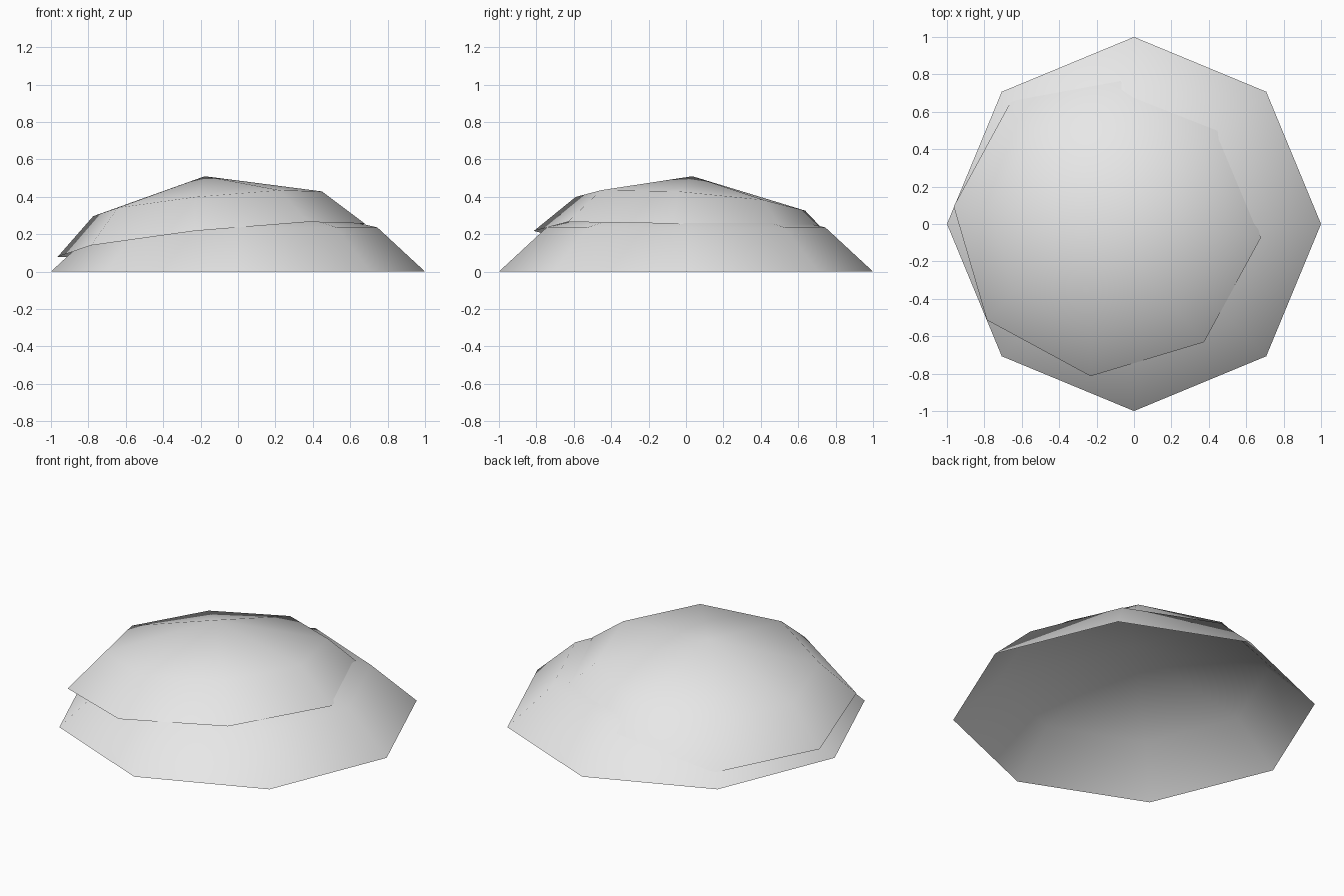
import bpy, bmesh, math
from mathutils import Matrix, Vector

cube = bpy.data.objects.get("Cube")
if cube:
    bpy.data.objects.remove(cube)

SIDES = 8
PROFILE = [(1.0, 0.0), (0.745, 0.236)]  # radius and height of each ring
APEX = 0.415

grey = bpy.data.materials.new("pale_grey")
grey.use_nodes = True
grey.diffuse_color = (0.8, 0.8, 0.8, 1)
grey.node_tree.nodes["Principled BSDF"].inputs["Base Color"].default_value = (0.8, 0.8, 0.8, 1)


def dome(name, matrix):
    """Open faceted cap: two rings of corners closing to a peak."""
    bm = bmesh.new()
    rings = []
    for radius, height in PROFILE:
        angles = [math.tau * i / SIDES for i in range(SIDES)]
        rings.append([bm.verts.new((radius * math.cos(a), radius * math.sin(a), height))
                      for a in angles])
    peak = bm.verts.new((0, 0, APEX))
    low, high = rings
    for i in range(SIDES):
        j = (i + 1) % SIDES
        bm.faces.new((low[i], low[j], high[j], high[i]))
        bm.faces.new((high[i], high[j], peak))
    for face in bm.faces:
        face.smooth = True
    bm.transform(matrix)
    mesh = bpy.data.meshes.new(name)
    bm.to_mesh(mesh)
    bm.free()
    mesh.materials.append(grey)
    obj = bpy.data.objects.new(name, mesh)
    bpy.context.collection.objects.link(obj)
    return obj


# Large level shell
dome("lower_shell", Matrix.Identity(4))

# Smaller shell, tilted and resting on the first
tilt = Vector((0, 0, 1)).rotation_difference(Vector((-0.1, 0.07, 0.99)))
dome("upper_shell",
     Matrix.Translation((-0.143, 0.01, 0.168))
     @ tilt.to_matrix().to_4x4()
     @ Matrix.Rotation(math.radians(-6), 4, "Z")
     @ Matrix.Scale(0.83, 4))
